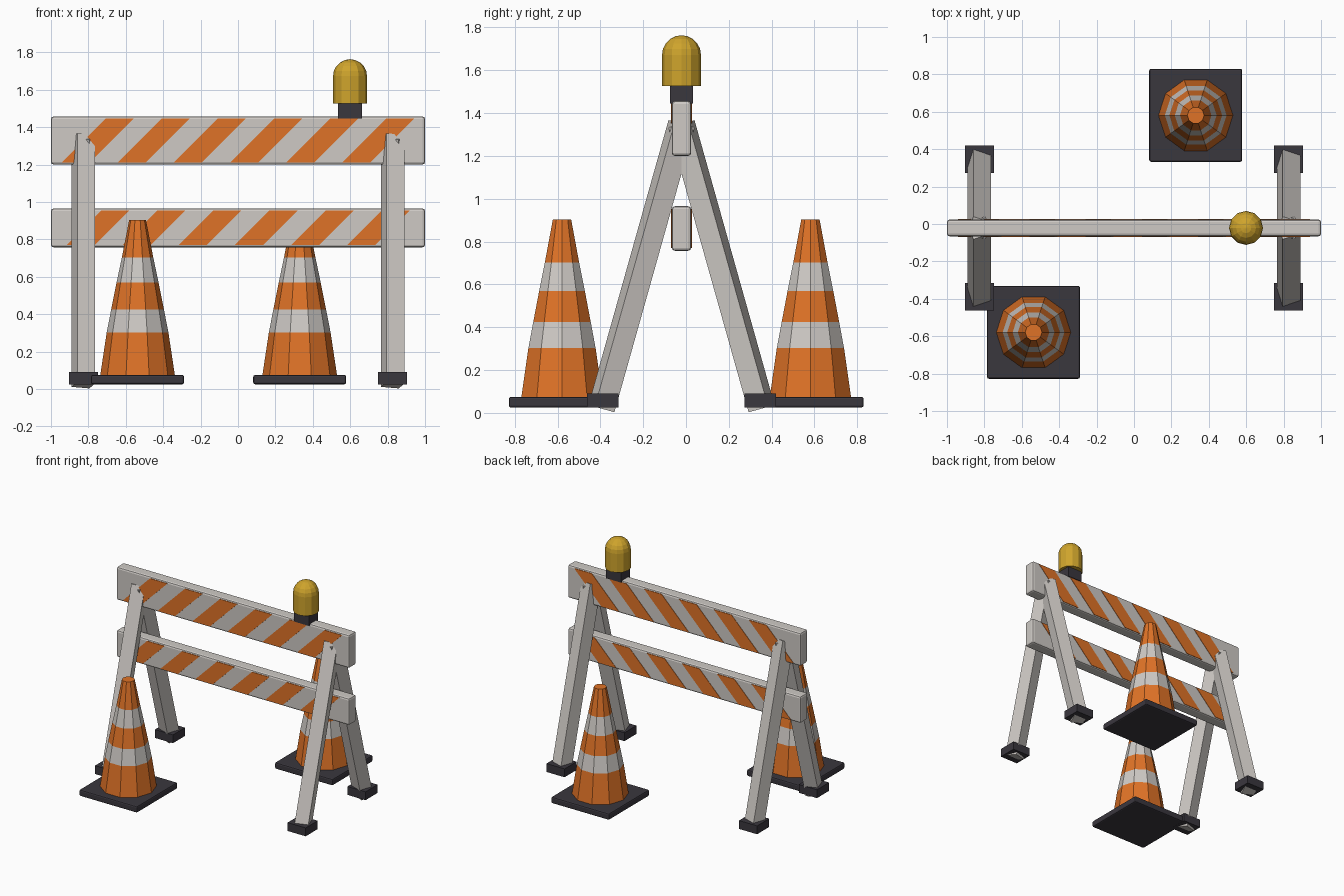
import bpy, bmesh, math
from mathutils import Vector, Matrix

if "Cube" in bpy.data.objects:
    bpy.data.objects.remove(bpy.data.objects["Cube"])


def material(name, rgb):
    m = bpy.data.materials.new(name)
    m.diffuse_color = (*rgb, 1)
    m.use_nodes = True
    m.node_tree.nodes["Principled BSDF"].inputs["Base Color"].default_value = m.diffuse_color
    return m


WHITE = material("off_white", (0.62, 0.59, 0.56))
ORANGE = material("safety_orange", (0.74, 0.17, 0.02))
DARK = material("dark_rubber", (0.042, 0.038, 0.048))
AMBER = material("amber_lens", (0.62, 0.37, 0.025))

MID = -0.021      # y of the barrier's centre plane
LEG_X = 0.827     # x of the leg frames


def finish(bm, name, *mats):
    bmesh.ops.recalc_face_normals(bm, faces=bm.faces[:])
    me = bpy.data.meshes.new(name)
    bm.to_mesh(me)
    bm.free()
    for m in mats:
        me.materials.append(m)
    ob = bpy.data.objects.new(name, me)
    bpy.context.collection.objects.link(ob)
    return ob


def box(name, center, size, mat, bevel=0.0):
    bm = bmesh.new()
    bmesh.ops.create_cube(bm, size=1)
    bmesh.ops.scale(bm, vec=size, verts=bm.verts[:])
    bmesh.ops.translate(bm, vec=center, verts=bm.verts[:])
    if bevel:
        bmesh.ops.bevel(bm, geom=bm.edges[:], offset=bevel, segments=2,
                        profile=0.5, affect='EDGES')
    return finish(bm, name, mat)


def revolve(name, profile, sides, x, y, mats, band=lambda i: 0):
    """Stack of rings (radius, z), capped at both ends; band(i) picks the colour."""
    bm = bmesh.new()
    rings = [[bm.verts.new((x + r * math.cos(2 * math.pi * k / sides),
                            y + r * math.sin(2 * math.pi * k / sides), z))
              for k in range(sides)] for r, z in profile]
    for i, (a, b) in enumerate(zip(rings, rings[1:])):
        for k in range(sides):
            n = (k + 1) % sides
            bm.faces.new((a[k], a[n], b[n], b[k])).material_index = band(i)
    bm.faces.new(rings[0][::-1])
    bm.faces.new(rings[-1])
    return finish(bm, name, *mats)


def stripes(name, z0, z1, half_y):
    """Six slanted plates on the front and back of a board."""
    bm = bmesh.new()
    width, step, slant = 0.15, 0.30, z1 - z0
    start = -(5 * step + width + slant) / 2
    for side in (-1, 1):
        for i in range(6):
            x = start + i * step
            shape = [(x, z0), (x + width, z0), (x + width + slant, z1), (x + slant, z1)]
            inner, outer = ([bm.verts.new((px, MID + side * d, pz)) for px, pz in shape]
                            for d in (half_y - 0.002, half_y + 0.003))
            bm.faces.new(inner)
            bm.faces.new(outer)
            for k in range(4):
                n = (k + 1) % 4
                bm.faces.new((inner[k], inner[n], outer[n], outer[k]))
    finish(bm, name, ORANGE)


# striped boards
for name, z0, z1 in (("upper_board", 1.20, 1.457), ("lower_board", 0.757, 0.965)):
    box(name, (0, MID, (z0 + z1) / 2), (2.0, 0.09, z1 - z0), WHITE, 0.014)
    stripes(name + "_stripes", z0 + 0.012, z1 - 0.012, 0.045)


def leg(name, x, side):
    """Square post twisted about its own length, leaning in to the apex."""
    bottom = Vector((x, MID + side * 0.374, 0.02))
    top = Vector((x, MID, 1.35))
    axis = (top - bottom).normalized()
    u = Vector((1, 0, 0))
    v = axis.cross(u).normalized()
    if v.y * side < 0:
        v = -v
    t = math.radians(18)
    out = v * math.cos(t) + u * math.sin(t)
    across = u * math.cos(t) - v * math.sin(t)
    bm = bmesh.new()
    ends = [[bm.verts.new(p + (out * a + across * b) * 0.05)
             for a, b in ((1, 1), (1, -1), (-1, -1), (-1, 1))] for p in (bottom, top)]
    bm.faces.new(ends[0])
    bm.faces.new(ends[1])
    for k in range(4):
        n = (k + 1) % 4
        bm.faces.new((ends[0][k], ends[0][n], ends[1][n], ends[1][k]))
    finish(bm, name, WHITE)


# A-frame legs with rubber feet
for xn, x in (("left", -LEG_X), ("right", LEG_X)):
    for yn, s in (("front", -1), ("back", 1)):
        leg(f"{yn}_{xn}_leg", x, s)
        box(f"{yn}_{xn}_foot", (x, MID + s * 0.367, 0.057), (0.155, 0.147, 0.065), DARK)

# warning lamp: mount and domed lens
LAMP_X = 0.599
box("lamp_mount", (LAMP_X, MID, 1.49), (0.128, 0.107, 0.09), DARK)
R, SPRING = 0.091, 1.672
dome = [(R * math.cos(math.radians(a)), SPRING + R * math.sin(math.radians(a)))
        for a in (0, 18, 36, 54, 72, 88)]
revolve("lamp_lens", [(R, 1.527)] + dome, 12, LAMP_X, MID, [AMBER])

# traffic cones on square bases
CONE = [(0.200, 0.07), (0.165, 0.302), (0.141, 0.425),
        (0.112, 0.570), (0.084, 0.703), (0.045, 0.903)]
for name, x, y in (("front_cone", -0.537, -0.579), ("back_cone", 0.330, 0.581)):
    box(name + "_base", (x, y, 0.05), (0.497, 0.497, 0.05), DARK, 0.01)
    revolve(name, CONE, 10, x, y, [ORANGE, WHITE], band=lambda i: i % 2)
